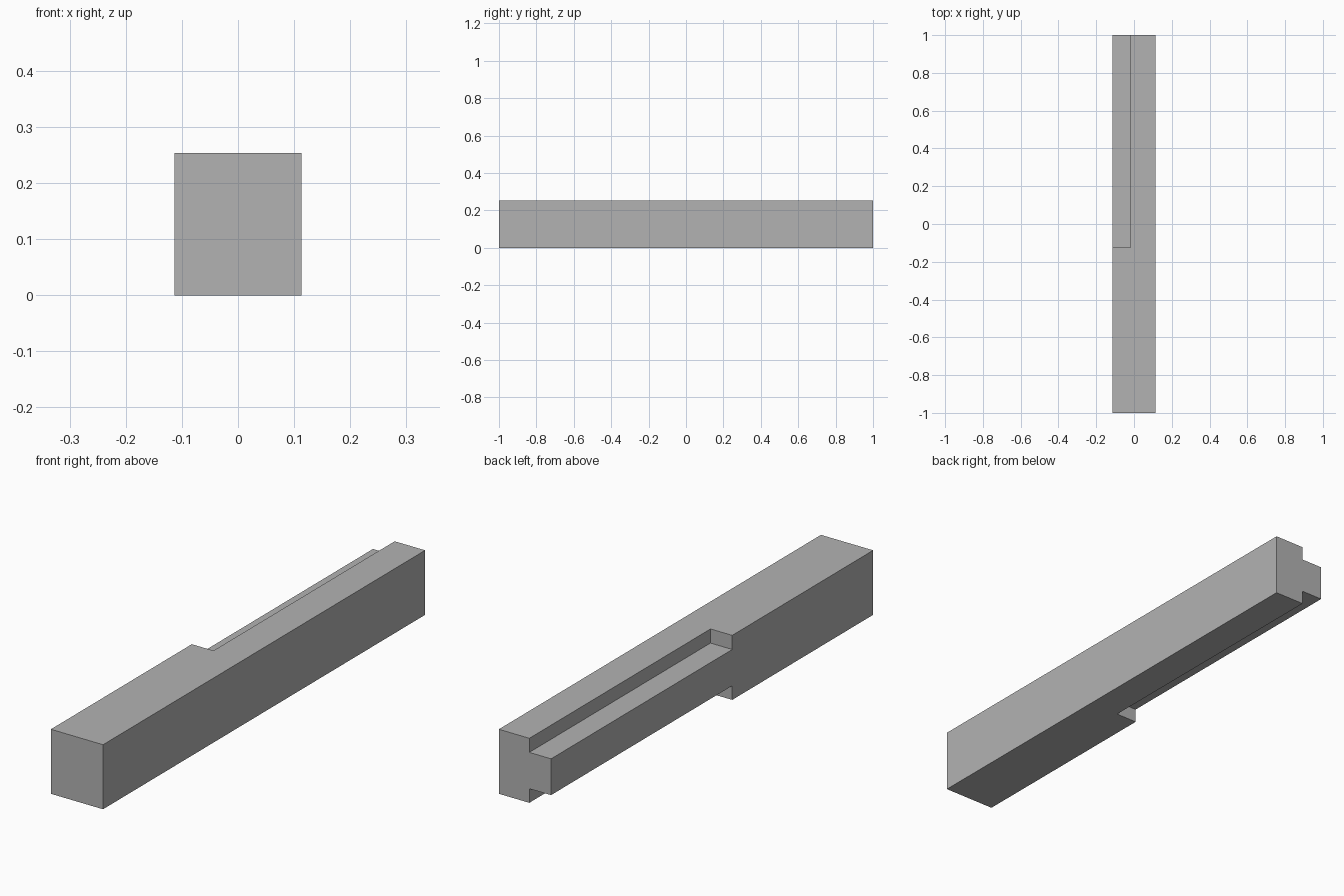
import bpy

default = bpy.data.objects.get("Cube")
if default:
    bpy.data.objects.remove(default, do_unlink=True)

HALF_WIDTH, HEIGHT, HALF_LENGTH = 0.1134, 0.2536, 1.0
REBATE_X, REBATE_Y, REBATE_DEPTH = -0.019, -0.125, 0.0555
MARGIN = 0.1  # how far cutters reach past the beam

grey = bpy.data.materials.new("plain_grey")
grey.use_nodes = True
colour = (0.45, 0.45, 0.45, 1)
grey.diffuse_color = colour
grey.node_tree.nodes["Principled BSDF"].inputs["Base Color"].default_value = colour


def box(name, low, high):
    """Box spanning two opposite corners."""
    bpy.ops.mesh.primitive_cube_add(size=1)
    obj = bpy.context.object
    obj.name = name
    for v in obj.data.vertices:
        v.co = [l if c < 0 else h for c, l, h in zip(v.co, low, high)]
    obj.data.materials.append(grey)
    return obj


# Solid beam
beam = box("beam", (-HALF_WIDTH, -HALF_LENGTH, 0), (HALF_WIDTH, HALF_LENGTH, HEIGHT))

# Rebates above and below, leaving a tongue along the right side of the rear part
for name, bottom, top in (
    ("upper_rebate_cutter", HEIGHT - REBATE_DEPTH, HEIGHT + MARGIN),
    ("lower_rebate_cutter", -MARGIN, REBATE_DEPTH),
):
    cutter = box(name, (-HALF_WIDTH - MARGIN, REBATE_Y, bottom),
                 (REBATE_X, HALF_LENGTH + MARGIN, top))
    cutter.hide_render = True
    cut = beam.modifiers.new(name, "BOOLEAN")
    cut.operation = "DIFFERENCE"
    cut.solver = "EXACT"
    cut.object = cutter
    bpy.context.view_layer.objects.active = beam
    bpy.ops.object.modifier_apply(modifier=cut.name)
    bpy.data.objects.remove(cutter, do_unlink=True)
